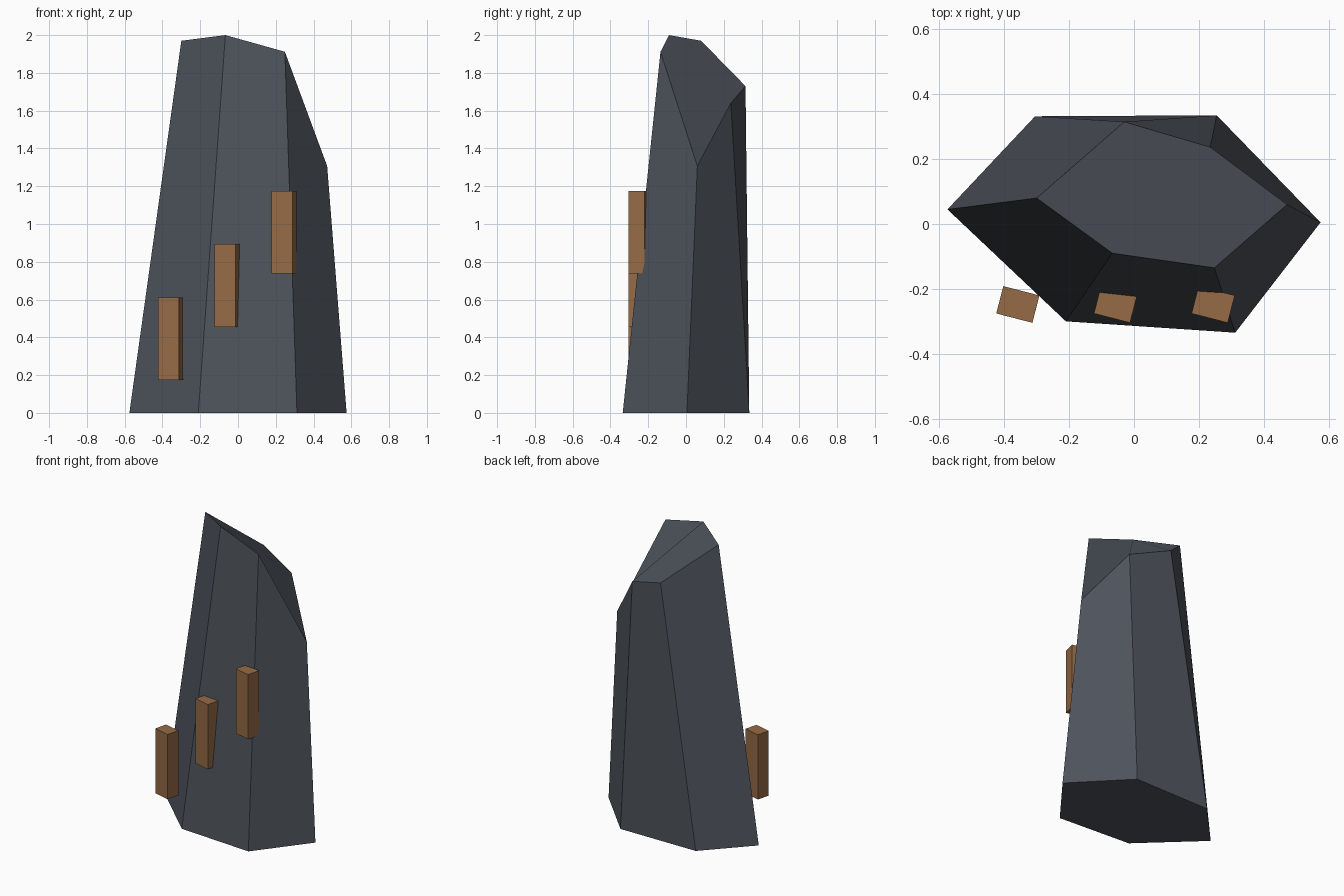
import bpy, bmesh, math

if "Cube" in bpy.data.objects:
    bpy.data.objects.remove(bpy.data.objects["Cube"])


def material(name, rgb):
    m = bpy.data.materials.new(name)
    m.diffuse_color = (*rgb, 1)
    m.use_nodes = True
    m.node_tree.nodes["Principled BSDF"].inputs["Base Color"].default_value = m.diffuse_color
    return m


stone = material("slate_grey", (0.075, 0.086, 0.105))
wood = material("brown_wood", (0.30, 0.145, 0.06))


def add_object(name, bm, mat):
    bmesh.ops.recalc_face_normals(bm, faces=bm.faces[:])
    mesh = bpy.data.meshes.new(name)
    bm.to_mesh(mesh)
    bm.free()
    mesh.materials.append(mat)
    obj = bpy.data.objects.new(name, mesh)
    bpy.context.collection.objects.link(obj)
    return obj


# Rock pillar: six-sided base lofted to a slanted six-sided top
base = [(-0.575, 0.045), (-0.21, -0.30), (0.312, -0.335),
        (0.575, 0.005), (0.255, 0.335), (-0.305, 0.332)]
top = [(-0.30, 0.08, 1.97), (-0.067, -0.09, 2.0), (0.248, -0.135, 1.912),
       (0.472, 0.06, 1.307), (0.235, 0.237, 1.64), (-0.03, 0.315, 1.73)]
bm = bmesh.new()
low = [bm.verts.new((x, y, 0)) for x, y in base]
high = [bm.verts.new(p) for p in top]
bm.faces.new(low[::-1])
bm.faces.new(high)
for i in range(6):
    j = (i + 1) % 6
    bm.faces.new((low[i], low[j], high[j], high[i]))
add_object("rock_pillar", bm, stone)

# Wooden climbing pegs rising in steps across the front
for i in range(3):
    bm = bmesh.new()
    bmesh.ops.create_cube(bm, size=1)
    bmesh.ops.scale(bm, vec=(0.115, 0.087, 0.437), verts=bm.verts)
    peg = add_object(f"wooden_peg_{i + 1}", bm, wood)
    peg.location = (-0.358 + 0.301 * i, -0.248, 0.392 + 0.2825 * i)
    peg.rotation_euler.z = math.radians(-14.5)
